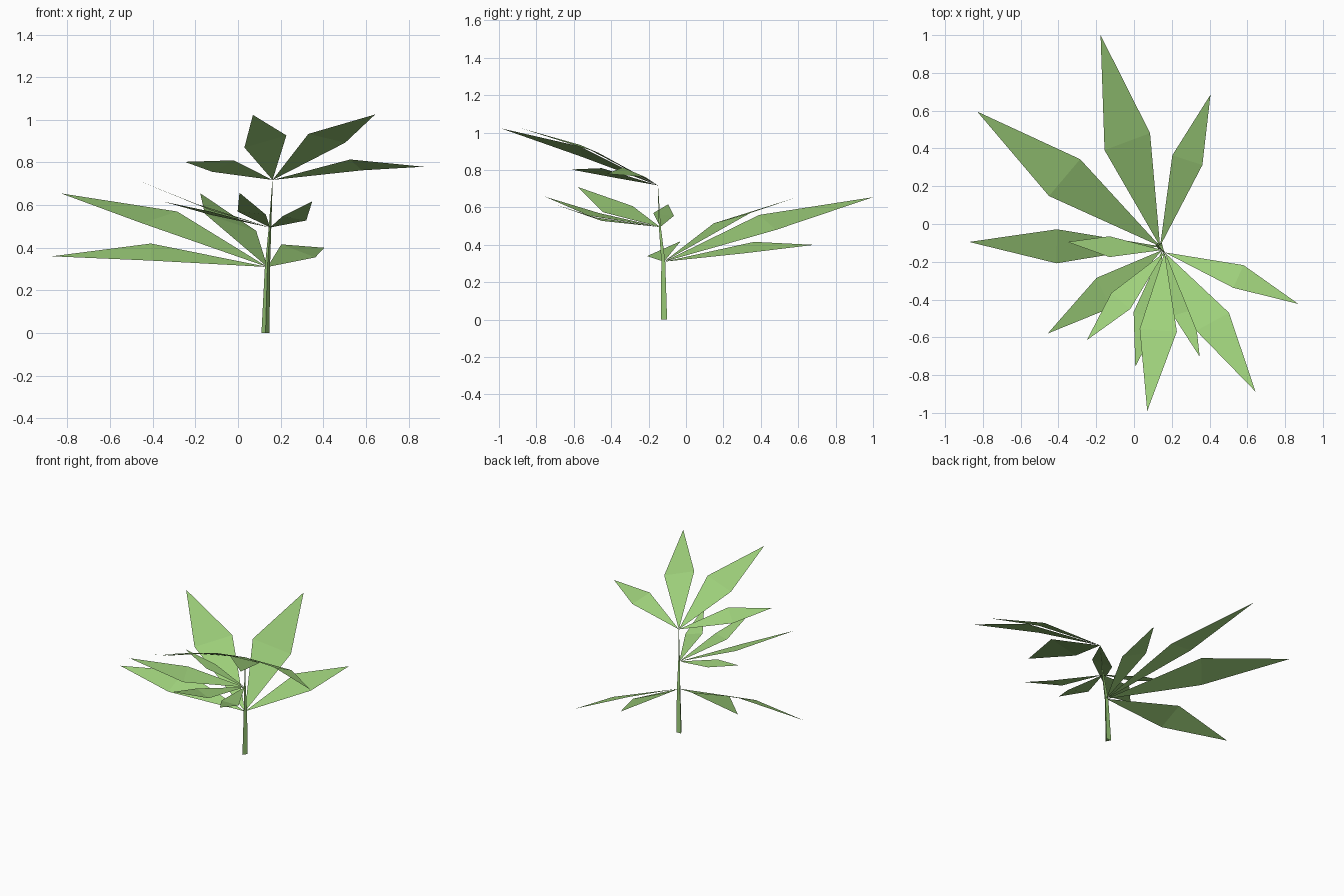
import bpy, bmesh, math
from mathutils import Vector

green = bpy.data.materials.new("leaf green")
green.diffuse_color = (0.342, 0.631, 0.197, 1)


def finish(bm, name):
    mesh = bpy.data.meshes.new(name)
    bm.to_mesh(mesh)
    bm.free()
    mesh.materials.append(green)
    bpy.context.collection.objects.link(bpy.data.objects.new(name, mesh))


def whorl(name, base, leaves):
    """Leaves fanning from one stem node; each is tip, shoulder, shoulder,
    creased across its widest line, with its upper side facing up."""
    bm = bmesh.new()
    for tip, left, right in leaves:
        b, t, l, r = (bm.verts.new(p) for p in (base, tip, left, right))
        for tri in ((b, l, r), (t, r, l)):
            f = bm.faces.new(tri)
            f.normal_update()
            if f.normal.z < 0:
                f.normal_flip()
    finish(bm, name)


# Stem nodes: position and radius
nodes = [((0.129, -0.112, 0), 0.022), ((0.138, -0.118, 0.31), 0.014),
         ((0.150, -0.138, 0.495), 0.007), ((0.162, -0.150, 0.718), 0.001)]

# Stem: three-sided taper with one edge to the front
bm = bmesh.new()
rings = []
for centre, radius in nodes:
    ring = []
    for i in range(3):
        a = -math.pi / 2 + i * math.tau / 3
        ring.append(bm.verts.new(Vector(centre) + radius * Vector((math.cos(a), math.sin(a), 0))))
    rings.append(ring)
for lo, hi in zip(rings, rings[1:]):
    for i in range(3):
        j = (i + 1) % 3
        bm.faces.new((lo[i], lo[j], hi[j], hi[i]))
bm.faces.new(rings[0][::-1])
bm.faces.new(rings[-1])
finish(bm, "stem")

# Lower leaves, spreading to the back and left
whorl("lower_leaves", nodes[1][0], [
    ((-0.83, 0.595, 0.655), (-0.285, 0.343, 0.57), (-0.45, 0.148, 0.515)),
    ((-0.177, 1.0, 0.655), (0.085, 0.481, 0.48), (-0.156, 0.391, 0.56)),
    ((0.405, 0.685, 0.40), (0.203, 0.364, 0.416), (0.362, 0.312, 0.355)),
    ((-0.873, -0.095, 0.36), (-0.408, -0.028, 0.42), (-0.41, -0.208, 0.34))])

# Middle leaves, smaller, to the front and left
whorl("middle_leaves", nodes[2][0], [
    ((0.007, -0.755, 0.658), (-0.002, -0.465, 0.57), (0.13, -0.52, 0.556)),
    ((0.348, -0.703, 0.617), (0.208, -0.486, 0.547), (0.32, -0.45, 0.528)),
    ((-0.457, -0.58, 0.71), (-0.198, -0.285, 0.607), (-0.125, -0.445, 0.575)),
    ((-0.352, -0.095, 0.617), (-0.13, -0.065, 0.555), (-0.13, -0.175, 0.57))])

# Upper leaves, fanning to the front
whorl("upper_leaves", nodes[3][0], [
    ((0.07, -0.99, 1.023), (0.03, -0.555, 0.87), (0.227, -0.57, 0.927)),
    ((0.643, -0.887, 1.025), (0.33, -0.565, 0.934), (0.503, -0.47, 0.893)),
    ((0.87, -0.423, 0.78), (0.526, -0.338, 0.814), (0.58, -0.218, 0.763)),
    ((-0.25, -0.615, 0.803), (-0.12, -0.365, 0.756), (-0.02, -0.45, 0.81))])
